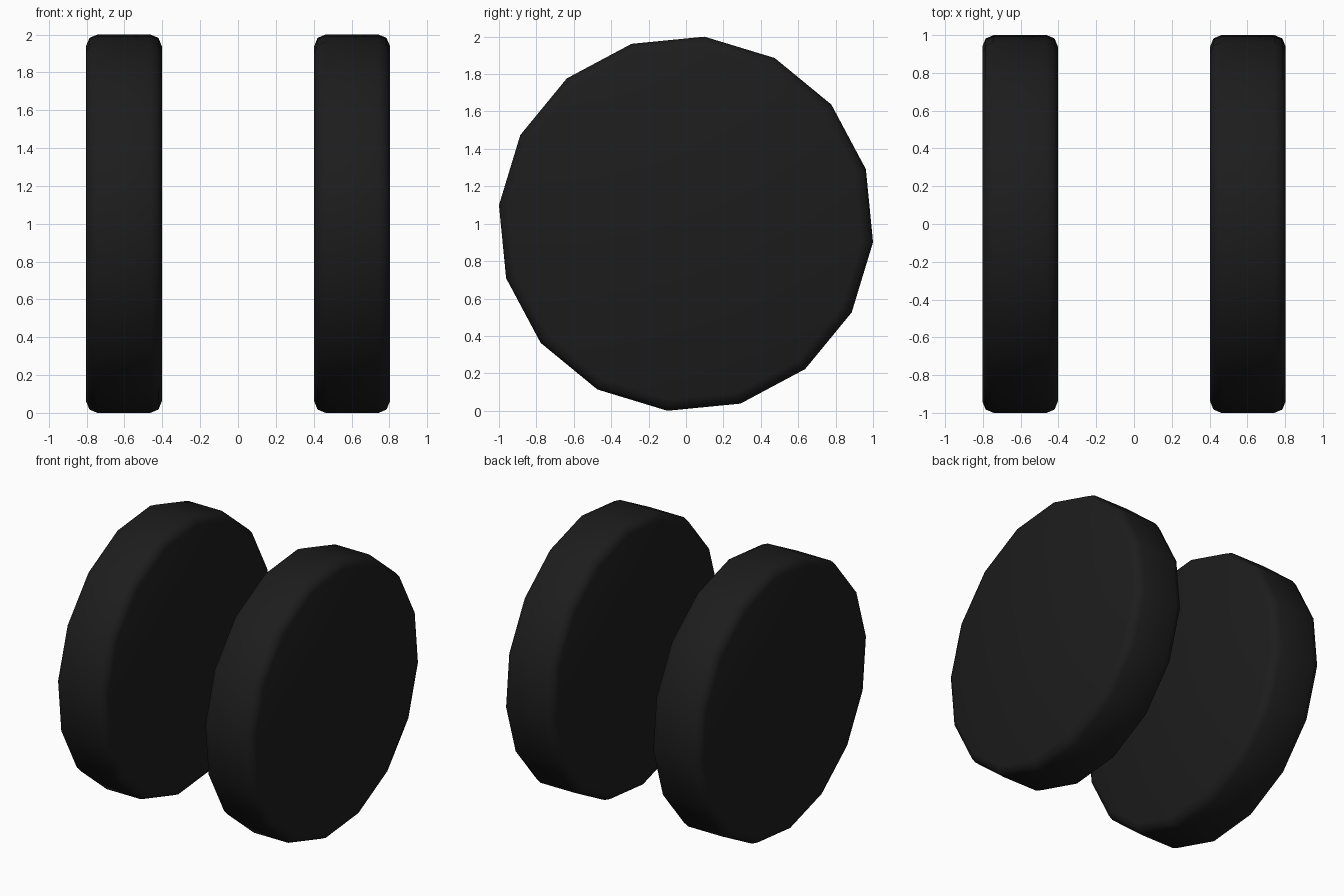
import bpy, bmesh
from math import radians, cos
from mathutils import Matrix

if "Cube" in bpy.data.objects:
    bpy.data.objects.remove(bpy.data.objects["Cube"])

SIDES, TWIST, WIDTH = 16, radians(-5.65), 0.40
RADIUS = 1.0 / cos(TWIST)

rubber = bpy.data.materials.new("black_rubber")
rubber.diffuse_color = (0.012, 0.012, 0.012, 1)
rubber.use_nodes = True
rubber.node_tree.nodes["Principled BSDF"].inputs["Base Color"].default_value = rubber.diffuse_color


def make_wheel(name, x):
    # Sixteen-sided disc with its axle along x
    bm = bmesh.new()
    turn = Matrix.Rotation(radians(90), 4, 'Y') @ Matrix.Rotation(TWIST, 4, 'Z')
    bmesh.ops.create_cone(bm, cap_ends=True, segments=SIDES, radius1=RADIUS,
                          radius2=RADIUS, depth=WIDTH, matrix=turn)
    # Rounded rims on both sides
    rims = [e for e in bm.edges if e.calc_face_angle() > radians(60)]
    bmesh.ops.bevel(bm, geom=rims, offset=0.06, segments=2, profile=0.5,
                    affect='EDGES')
    for f in bm.faces:
        f.smooth = True
    mesh = bpy.data.meshes.new(name)
    bm.to_mesh(mesh)
    bm.free()
    mesh.materials.append(rubber)
    wheel = bpy.data.objects.new(name, mesh)
    wheel.location = (x, 0, 1)
    bpy.context.collection.objects.link(wheel)


make_wheel("left_wheel", -0.603)
make_wheel("right_wheel", 0.603)
